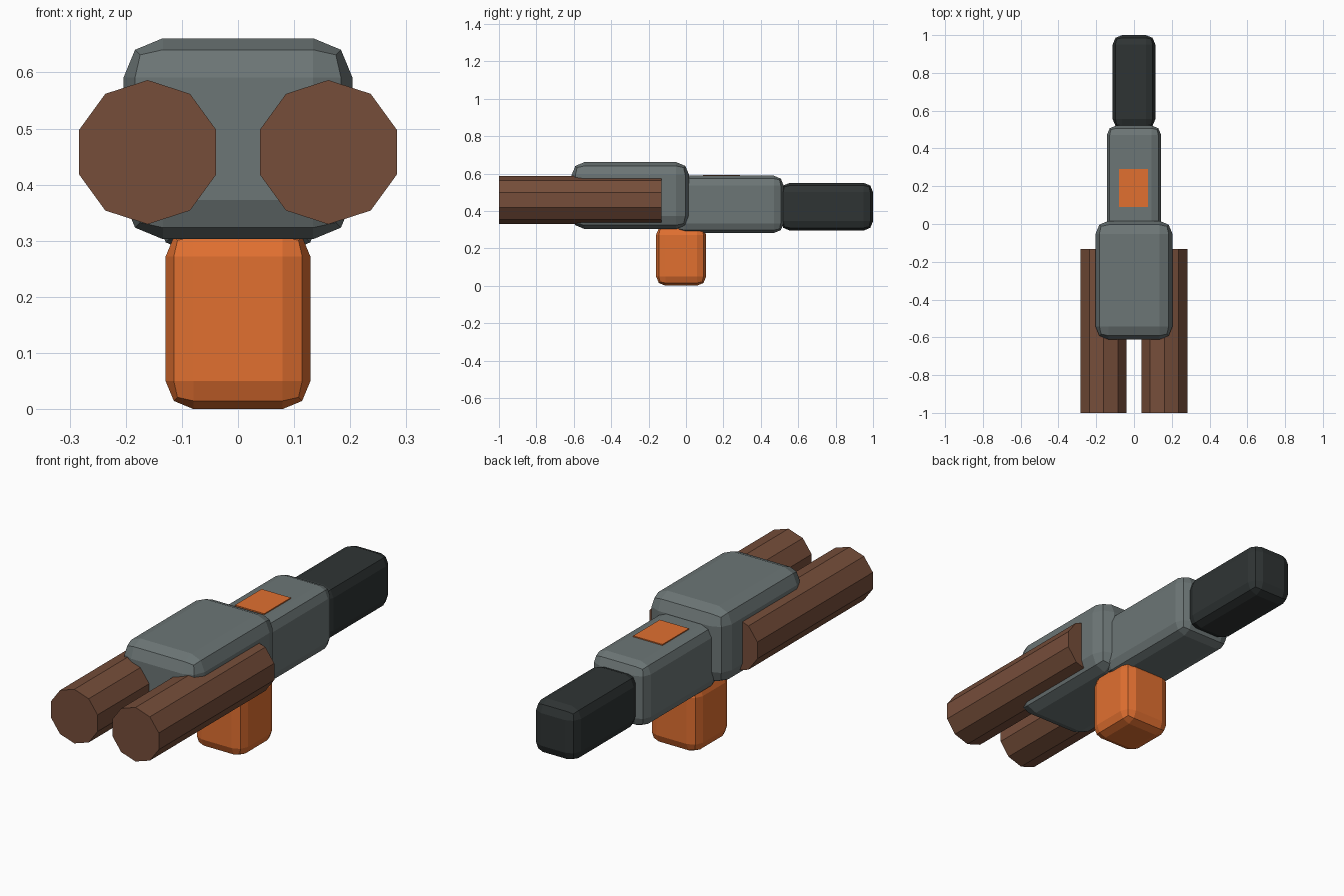
import bpy
import bmesh
import math
from mathutils import Matrix

if "Cube" in bpy.data.objects:
    bpy.data.objects.remove(bpy.data.objects["Cube"])


def material(name, rgb):
    m = bpy.data.materials.new(name)
    m.diffuse_color = (*rgb, 1)
    m.use_nodes = True
    m.node_tree.nodes["Principled BSDF"].inputs["Base Color"].default_value = m.diffuse_color
    return m


orange = material("orange", (0.75, 0.16, 0.03))
brown = material("brown", (0.18, 0.075, 0.042))
grey = material("grey", (0.15, 0.18, 0.18))
black = material("black", (0.028, 0.034, 0.034))


def finish(name, bm, mat):
    mesh = bpy.data.meshes.new(name)
    bm.to_mesh(mesh)
    bm.free()
    mesh.materials.append(mat)
    ob = bpy.data.objects.new(name, mesh)
    bpy.context.collection.objects.link(ob)
    return ob


def block(name, half_x, ys, zs, bevel, mat, cx=0):
    """Box centred on cx, with faceted two-step rounded edges."""
    bm = bmesh.new()
    size = (2 * half_x, ys[1] - ys[0], zs[1] - zs[0])
    place = Matrix.Translation((cx, sum(ys) / 2, sum(zs) / 2)) @ Matrix.Diagonal((*size, 1))
    bmesh.ops.create_cube(bm, size=1, matrix=place)
    ob = finish(name, bm, mat)
    if bevel:
        mod = ob.modifiers.new("rounded edges", 'BEVEL')
        mod.width = bevel
        mod.segments = 2
    return ob


# Housing, receiver, stock and grip
block("front_housing", 0.204, (-0.612, 0.017), (0.303, 0.661), 0.07, grey)
block("receiver", 0.144, (-0.06, 0.522), (0.282, 0.588), 0.052, grey)
block("stock", 0.113, (0.505, 1.0), (0.295, 0.55), 0.05, black)
block("grip", 0.129, (-0.16, 0.108), (0.0, 0.322), 0.05, orange)

# Small panel on top of the receiver
block("top_panel", 0.077, (0.09, 0.29), (0.56, 0.593), 0, orange, cx=-0.002)

# Twin ten-sided barrels, one corner pointing up
for side, x in (("left", -0.161), ("right", 0.161)):
    bm = bmesh.new()
    y0, y1 = -1.0, -0.132
    place = Matrix.Translation((x, (y0 + y1) / 2, 0.458)) @ Matrix.Rotation(math.pi / 2, 4, 'X')
    bmesh.ops.create_cone(bm, cap_ends=True, segments=10, radius1=0.1285,
                          radius2=0.1285, depth=y1 - y0, matrix=place)
    # Turn the section so a corner sits at the top
    top = max(bm.verts, key=lambda v: v.co.z).co
    angle = math.atan2(top.x - x, top.z - 0.458)
    bmesh.ops.rotate(bm, verts=bm.verts, cent=(x, 0, 0.458),
                     matrix=Matrix.Rotation(-angle, 3, 'Y'))
    finish(side + "_barrel", bm, brown)
